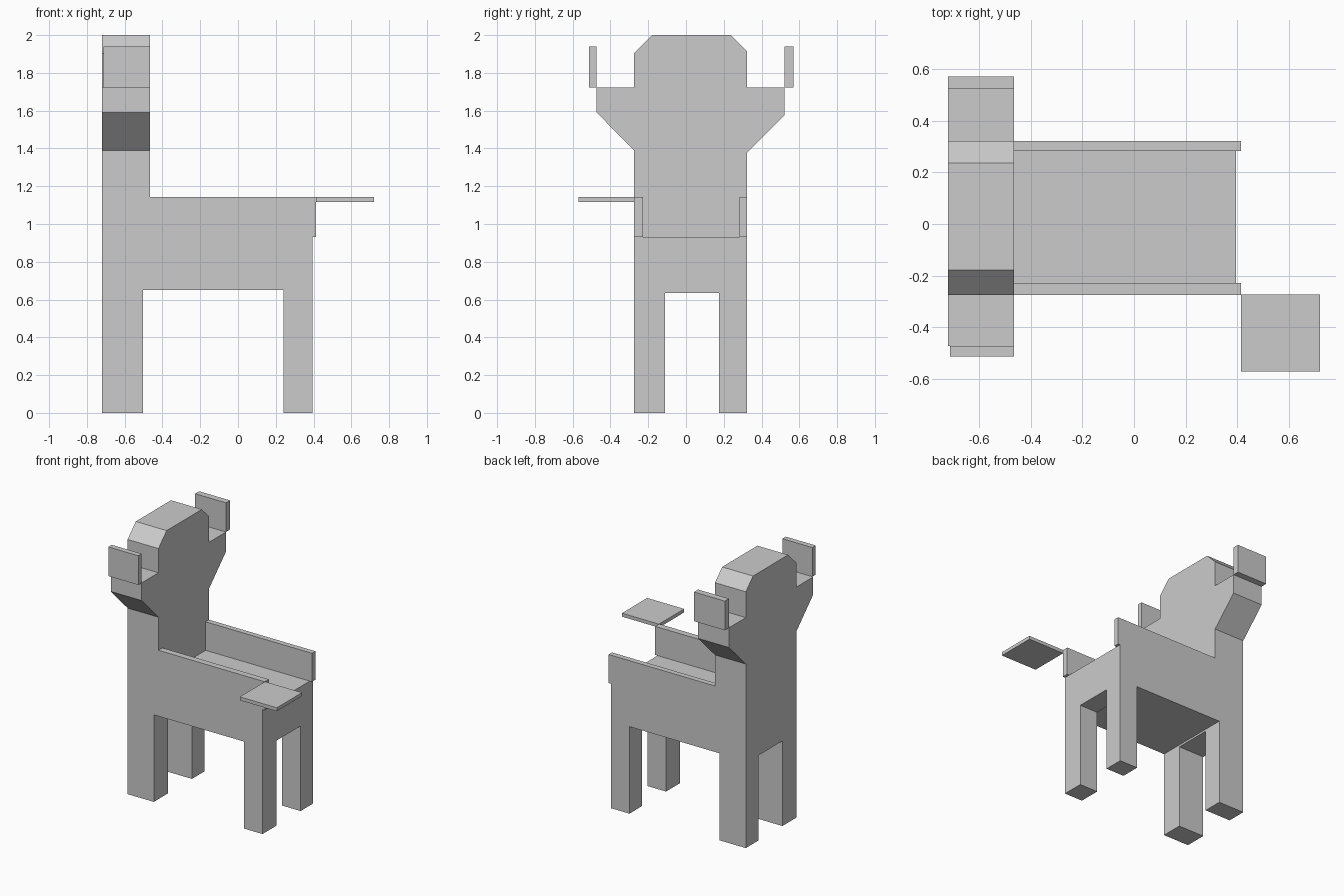
import bpy

if "Cube" in bpy.data.objects:
    bpy.data.objects.remove(bpy.data.objects["Cube"], do_unlink=True)

# Single plain grey
grey = bpy.data.materials.new("plain_grey")
grey.use_nodes = True
colour = (0.6, 0.6, 0.6, 1)
grey.diffuse_color = colour
grey.node_tree.nodes["Principled BSDF"].inputs["Base Color"].default_value = colour


def slab(name, profile, x0, x1):
    """Solid made by extruding a (y, z) profile from x0 to x1."""
    n = len(profile)
    verts = [(x, y, z) for x in (x0, x1) for y, z in profile]
    faces = [tuple(reversed(range(n))), tuple(range(n, 2 * n))]
    faces += [(i, (i + 1) % n, n + (i + 1) % n, n + i) for i in range(n)]
    mesh = bpy.data.meshes.new(name)
    mesh.from_pydata(verts, [], faces)
    mesh.materials.append(grey)
    obj = bpy.data.objects.new(name, mesh)
    bpy.context.collection.objects.link(obj)
    return obj


def box(name, x, y, z):
    return slab(name, [(y[0], z[0]), (y[1], z[0]), (y[1], z[1]), (y[0], z[1])], *x)


# Shared levels and extents
RIGHT, LEFT = -0.275, 0.322
BACK, REST, FRONT = -0.72, -0.465, 0.395
UNDER, SEAT, RAIL = 0.65, 0.93, 1.143

# Leg pairs, each joined by a shallow bridge under the body
arch = [(RIGHT, 0), (-0.11, 0), (-0.11, 0.635), (0.175, 0.635),
        (0.175, 0), (LEFT, 0), (LEFT, UNDER), (RIGHT, UNDER)]
slab("backrest_legs", arch, BACK, -0.503)
slab("seat_end_legs", arch, 0.242, FRONT)

# Seat body
box("seat_body", (REST, FRONT), (RIGHT, LEFT), (UNDER, SEAT))

# Head-shaped backrest with flared shoulders and a chamfered top
slab("backrest", [
    (RIGHT, UNDER), (LEFT, UNDER), (LEFT, 1.375), (0.522, 1.575),
    (0.522, 1.722), (LEFT, 1.722), (LEFT, 1.915), (0.237, 2.0),
    (-0.178, 2.0), (RIGHT, 1.903), (RIGHT, 1.722), (-0.473, 1.722),
    (-0.473, 1.59), (RIGHT, 1.39)], BACK, REST)

# Ears standing on the outer edges of the shoulders
box("ear_near", (-0.713, REST), (-0.513, -0.473), (1.722, 1.94))
box("ear_far", (BACK, REST), (0.522, 0.57), (1.722, 1.94))

# Side rails, slightly overhanging the seat end
box("rail_near", (REST, 0.414), (RIGHT, -0.228), (SEAT, RAIL))
box("rail_far", (REST, 0.414), (0.282, LEFT), (SEAT, RAIL))

# Small tray touching the corner of the near rail
box("tray", (0.414, 0.72), (-0.57, -0.272), (1.117, RAIL))
